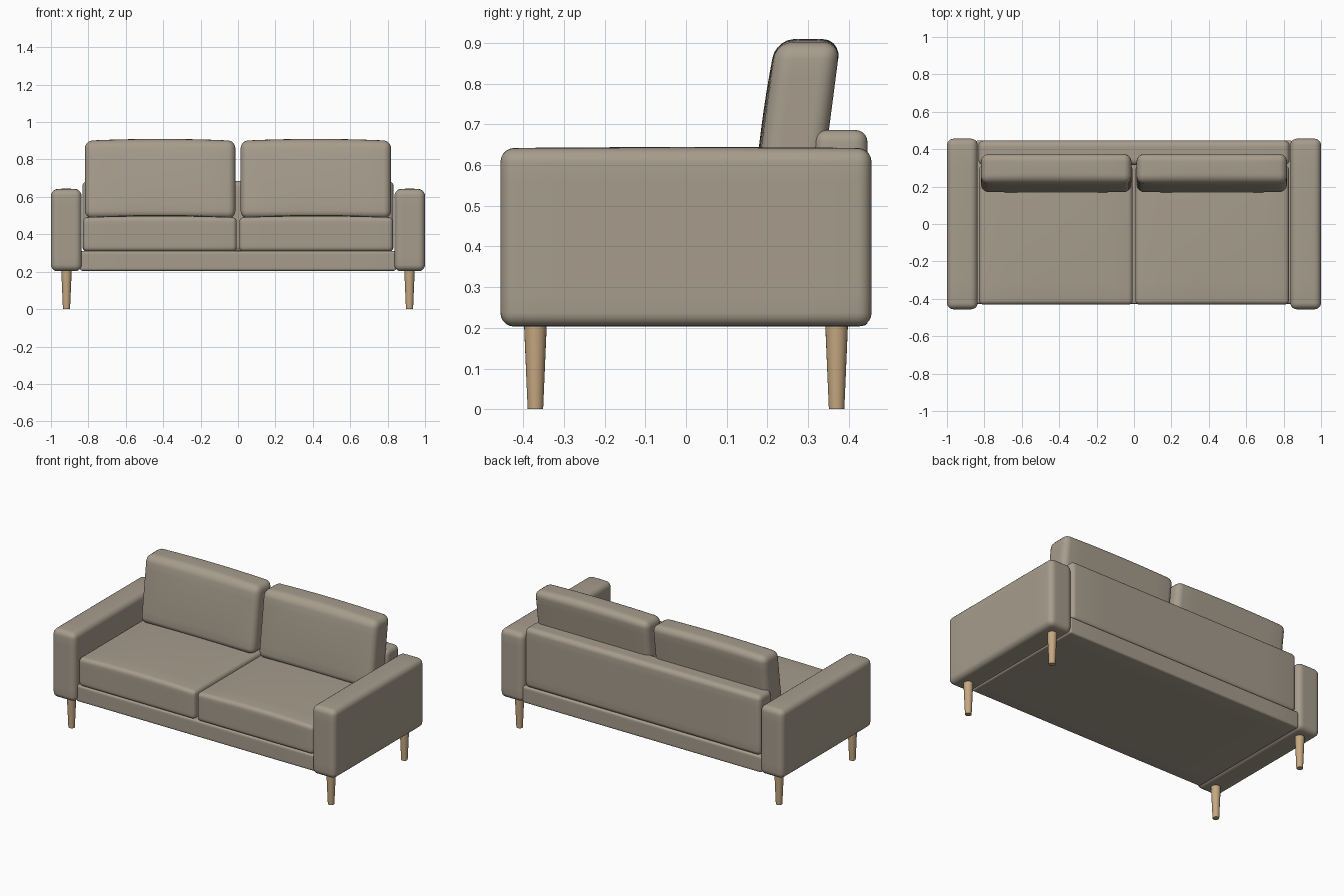
import bpy, bmesh, math
from mathutils import Vector

if "Cube" in bpy.data.objects:
    bpy.data.objects.remove(bpy.data.objects["Cube"])


def material(name, rgb):
    m = bpy.data.materials.new(name)
    m.diffuse_color = (*rgb, 1)
    m.use_nodes = True
    m.node_tree.nodes["Principled BSDF"].inputs["Base Color"].default_value = m.diffuse_color
    return m


fabric = material("taupe fabric", (0.385, 0.335, 0.265))
wood = material("light wood", (0.56, 0.39, 0.22))


def finish(bm, name, mat):
    bmesh.ops.recalc_face_normals(bm, faces=bm.faces[:])
    me = bpy.data.meshes.new(name)
    bm.to_mesh(me)
    bm.free()
    me.materials.append(mat)
    ob = bpy.data.objects.new(name, me)
    bpy.context.collection.objects.link(ob)
    bpy.ops.object.select_all(action='DESELECT')
    ob.select_set(True)
    bpy.context.view_layer.objects.active = ob
    bpy.ops.object.shade_smooth_by_angle(angle=math.radians(35))
    return ob


def soft_box(name, lo, hi, r, puff_top=0.0, puff_front=0.0, lean=0.0):
    """Rounded box with optional bulging top and front, sheared back by lean."""
    lo, hi = Vector(lo), Vector(hi)
    mid, half = (lo + hi) / 2, (hi - lo) / 2
    bm = bmesh.new()
    bmesh.ops.create_cube(bm, size=2)
    for v in bm.verts:
        v.co = Vector([v.co[i] * half[i] for i in range(3)])
    bmesh.ops.bevel(bm, geom=bm.edges[:], offset=r, segments=5,
                    profile=0.5, affect='EDGES')
    # extra loops so that the faces can bulge
    for axis in range(3):
        n = Vector((0, 0, 0))
        n[axis] = 1
        for k in range(1, 8):
            c = (k / 4 - 1) * (half[axis] - r)
            bmesh.ops.bisect_plane(bm, geom=bm.verts[:] + bm.edges[:] + bm.faces[:],
                                   plane_co=n * c, plane_no=n)
    for v in bm.verts:
        u, w, t = (max(0, 1 - (v.co[i] / half[i]) ** 2) for i in range(3))
        up = max(0, v.co.z / half.z)
        front = max(0, -v.co.y / half.y)
        v.co.z += puff_top * up * u * (0.5 + 0.5 * w)
        v.co.y -= puff_front * front * u * t
        v.co.y += lean * v.co.z
        v.co += mid
    return finish(bm, name, fabric)


# base frame and low backrest
soft_box("base", (-0.845, -0.427, 0.205), (0.845, 0.447, 0.31), 0.012)
soft_box("backrest", (-0.832, 0.315, 0.305), (0.832, 0.446, 0.686), 0.03)

for side, word in ((-1, "left"), (1, "right")):
    def span(a, b):
        return sorted((side * a, side * b))

    # armrest
    x0, x1 = span(0.836, 1.0)
    soft_box(word + "_arm", (x0, -0.456, 0.203), (x1, 0.456, 0.639), 0.034, 0.005)

    # seat cushion
    x0, x1 = span(0.007, 0.829)
    soft_box(word + "_seat_cushion", (x0, -0.431, 0.308), (x1, 0.312, 0.49),
             0.024, 0.014)

    # leaning back cushion
    x0, x1 = span(0.014, 0.818)
    soft_box(word + "_back_cushion", (x0, 0.193, 0.485), (x1, 0.352, 0.9),
             0.04, 0.01, 0.008, 0.13)

    # tapered round legs
    for y, end in ((-0.37, "front"), (0.37, "back")):
        bm = bmesh.new()
        bmesh.ops.create_cone(bm, cap_ends=True, segments=24,
                              radius1=0.019, radius2=0.028, depth=0.21)
        bmesh.ops.translate(bm, verts=bm.verts[:],
                            vec=(side * 0.917, y, 0.105))
        finish(bm, f"{word}_{end}_leg", wood)
